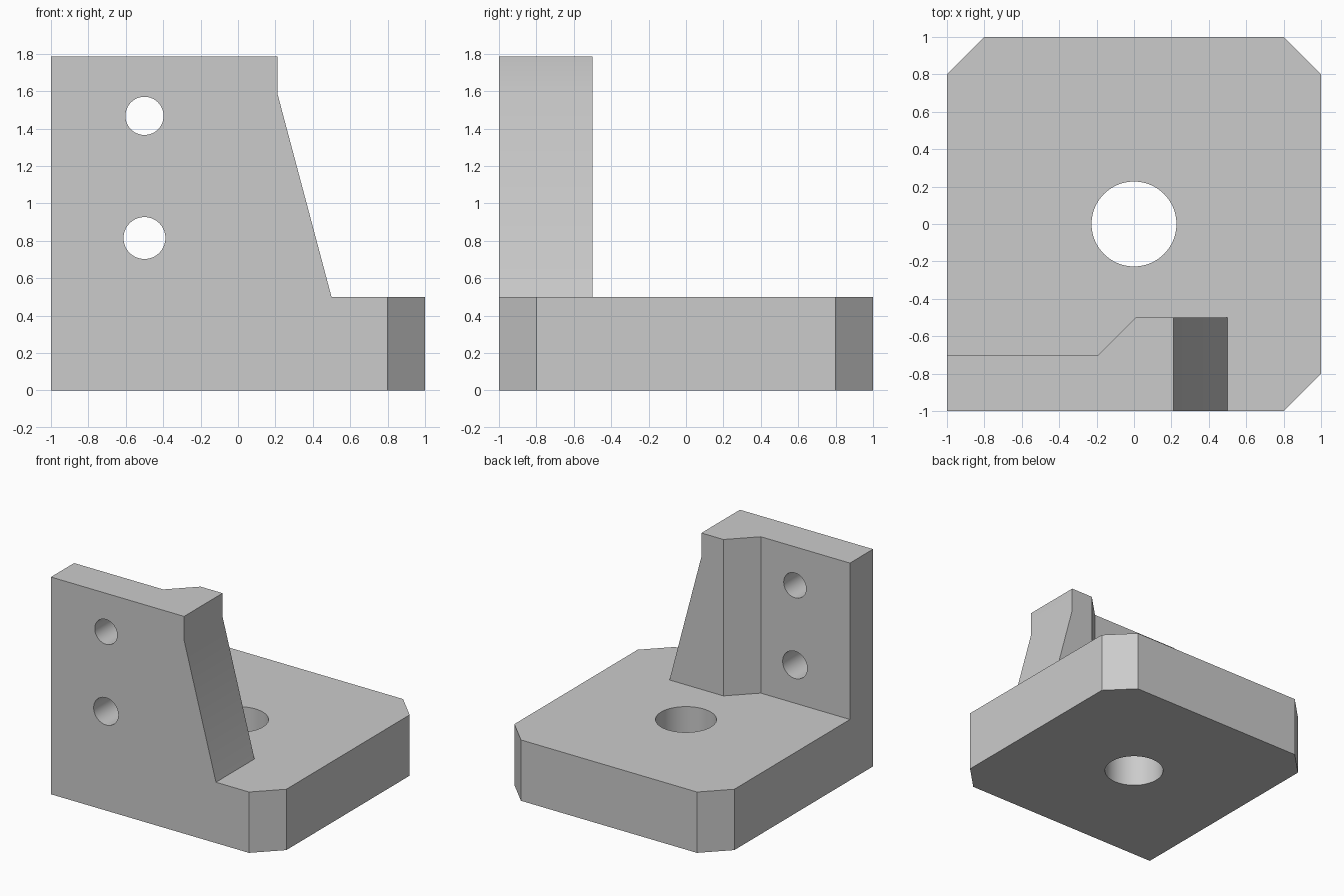
import bpy, bmesh
from math import radians
from mathutils import Matrix, Vector

cube = bpy.data.objects.get("Cube")
if cube:
    bpy.data.objects.remove(cube, do_unlink=True)

grey = bpy.data.materials.new("machined_grey")
grey.use_nodes = True
colour = (0.6, 0.6, 0.6, 1)
grey.diffuse_color = colour
grey.node_tree.nodes["Principled BSDF"].inputs["Base Color"].default_value = colour


def finish(bm, name):
    bmesh.ops.recalc_face_normals(bm, faces=bm.faces)
    mesh = bpy.data.meshes.new(name)
    bm.to_mesh(mesh)
    bm.free()
    mesh.materials.append(grey)
    obj = bpy.data.objects.new(name, mesh)
    bpy.context.collection.objects.link(obj)
    return obj


def prism(name, outline, start, step):
    """Extrude an outline of points by the step vector."""
    bm = bmesh.new()
    face = bm.faces.new([bm.verts.new(Vector(p) + Vector(start)) for p in outline])
    grown = bmesh.ops.extrude_face_region(bm, geom=[face])["geom"]
    verts = [g for g in grown if isinstance(g, bmesh.types.BMVert)]
    bmesh.ops.translate(bm, verts=verts, vec=step)
    return finish(bm, name)


def drill(name, radius, centre, axis):
    bm = bmesh.new()
    turn = Matrix.Rotation(radians(90), 4, "X") if axis == "Y" else Matrix()
    bmesh.ops.create_cone(bm, cap_ends=True, segments=64, radius1=radius,
                          radius2=radius, depth=1.2,
                          matrix=Matrix.Translation(centre) @ turn)
    return finish(bm, name)


def combine(target, tool, operation):
    mod = target.modifiers.new(tool.name, "BOOLEAN")
    mod.operation, mod.object, mod.solver = operation, tool, "EXACT"
    bpy.context.view_layer.objects.active = target
    bpy.ops.object.modifier_apply(modifier=mod.name)
    bpy.data.objects.remove(tool, do_unlink=True)


# Base slab: three clipped corners, one square corner under the wall
slab = [(-1, -1), (0.8, -1), (1, -0.8), (1, 0.8), (0.8, 1), (-0.8, 1), (-1, 0.8)]
bracket = prism("angle_bracket", [(x, y, 0) for x, y in slab], (0, 0, 0), (0, 0, 0.5))

# Upright wall: thick on one side, with a sloping end
plan = [(-1, -1), (0.6, -1), (0.6, -0.5), (0.01, -0.5), (-0.19, -0.7), (-1, -0.7)]
wall = prism("wall", [(x, y, 0) for x, y in plan], (0, 0, 0.3), (0, 0, 1.485))
side = [(-1.2, 0.2), (0.5, 0.2), (0.5, 0.5), (0.21, 1.59), (0.21, 2), (-1.2, 2)]
slope = prism("wall_slope", [(x, 0, z) for x, z in side], (0, -1.2, 0), (0, 1, 0))
combine(wall, slope, "INTERSECT")
combine(bracket, wall, "UNION")

# Bored holes
combine(bracket, drill("base_bore", 0.227, (0, 0, 0.25), "Z"), "DIFFERENCE")
combine(bracket, drill("lower_bore", 0.112, (-0.5, -0.85, 0.815), "Y"), "DIFFERENCE")
combine(bracket, drill("upper_bore", 0.102, (-0.5, -0.85, 1.468), "Y"), "DIFFERENCE")

# Merge flush faces and shade
bm = bmesh.new()
bm.from_mesh(bracket.data)
bmesh.ops.remove_doubles(bm, verts=bm.verts, dist=0.0001)
bmesh.ops.dissolve_limit(bm, angle_limit=radians(1), verts=bm.verts, edges=bm.edges)
bm.to_mesh(bracket.data)
bm.free()
bpy.ops.object.select_all(action="DESELECT")
bracket.select_set(True)
bpy.context.view_layer.objects.active = bracket
bpy.ops.object.shade_smooth_by_angle(angle=radians(30))
